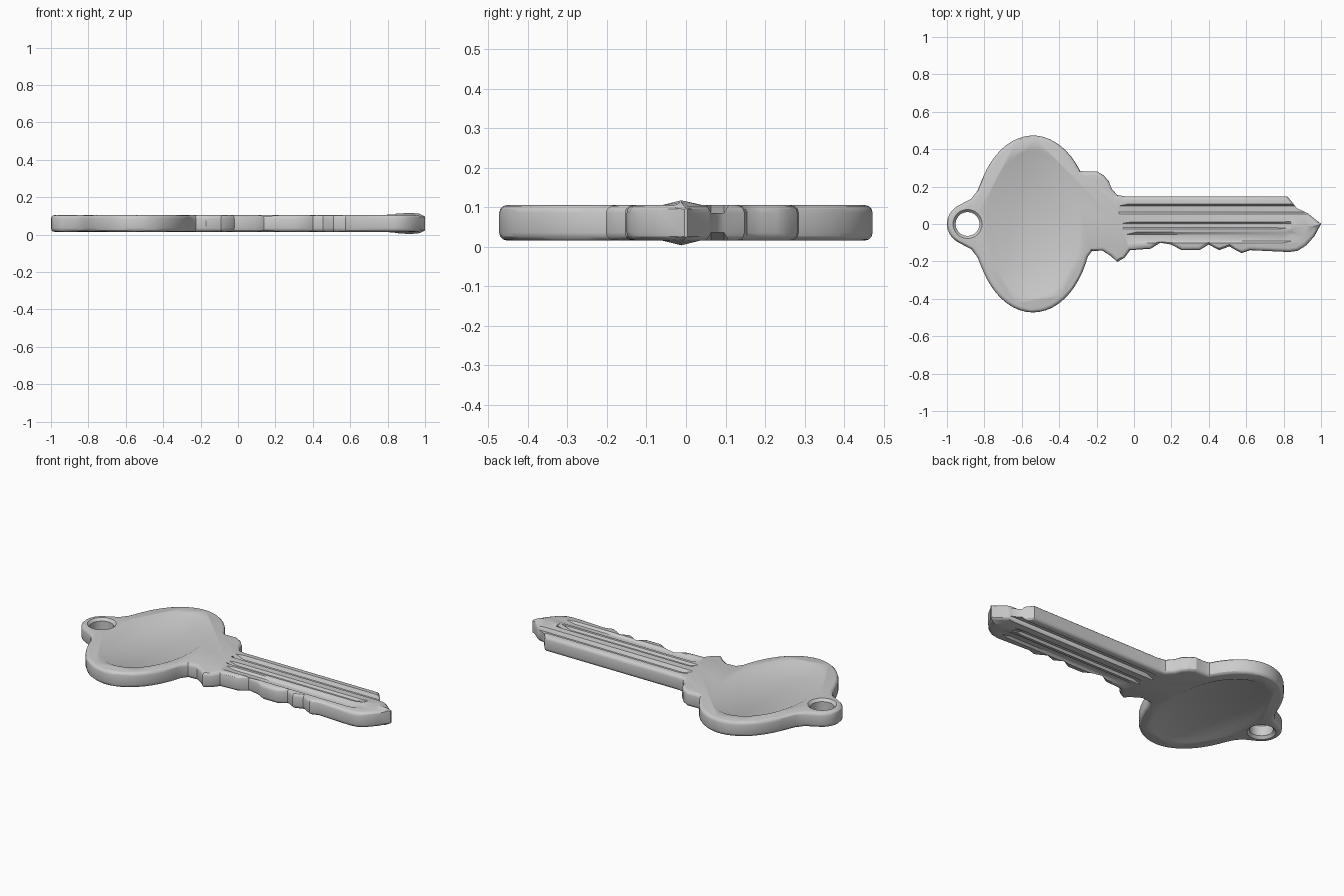
import bpy, bmesh
from math import cos, sin, radians, pi
from mathutils import Vector

if "Cube" in bpy.data.objects:
    bpy.data.objects.remove(bpy.data.objects["Cube"])

MID, HALF = 0.06, 0.045   # mid-height and half thickness of the key


def loft(name, rings):
    """Closed solid skinned through equal-length rings of 3D points."""
    bm = bmesh.new()
    loops = [[bm.verts.new(p) for p in r] for r in rings]
    n = len(loops[0])
    for a, b in zip(loops, loops[1:]):
        for i in range(n):
            j = (i + 1) % n
            bm.faces.new((a[i], a[j], b[j], b[i]))
    bm.faces.new(loops[0][::-1])
    bm.faces.new(loops[-1])
    bmesh.ops.recalc_face_normals(bm, faces=bm.faces[:])
    me = bpy.data.meshes.new(name)
    bm.to_mesh(me)
    bm.free()
    ob = bpy.data.objects.new(name, me)
    bpy.context.collection.objects.link(ob)
    return ob


def arc(cx, cy, rx, ry, a0, a1, n):
    ts = [radians(a0 + (a1 - a0) * i / n) for i in range(n + 1)]
    return [(cx + rx * cos(t), cy + ry * sin(t)) for t in ts]


def inset(pts, d):
    """Shrink a clockwise outline by d with mitred corners."""
    out = []
    for i, p in enumerate(pts):
        p = Vector(p)
        e1 = (p - Vector(pts[i - 1])).normalized()
        e2 = (Vector(pts[(i + 1) % len(pts)]) - p).normalized()
        n1, n2 = Vector((e1.y, -e1.x)), Vector((e2.y, -e2.x))
        m = (n1 + n2) / max(0.5, 1 + n1.dot(n2))
        out.append(p + m * d)
    return out


def boolean(target, tool, op='DIFFERENCE'):
    tool.hide_render = True
    mod = target.modifiers.new(tool.name, 'BOOLEAN')
    mod.operation, mod.object, mod.solver = op, tool, 'EXACT'
    bpy.context.view_layer.objects.active = target
    bpy.ops.object.modifier_apply(modifier=mod.name)
    bpy.data.objects.remove(tool)


# Outline, clockwise: ring tab, bow, top shoulder, blade, tip, bitting, lower shoulder
side = [(-0.87, 0.135), (-0.837, 0.178)]
outline = arc(-0.89, 0, 0.11, 0.11, 240, 120, 8) + side
outline += arc(-0.54, 0, 0.315, 0.473, 148, 37, 18)
outline += [(-0.265, 0.28), (-0.2, 0.282), (-0.165, 0.262), (-0.135, 0.23),
            (-0.12, 0.19), (-0.09, 0.155), (-0.05, 0.148), (0.4, 0.148),
            (0.82, 0.148), (0.87, 0.085), (0.93, 0.057), (1.0, 0.0),
            (0.965, -0.065), (0.92, -0.115), (0.875, -0.143), (0.83, -0.15),
            (0.62, -0.14), (0.575, -0.155), (0.545, -0.14), (0.51, -0.12),
            (0.455, -0.14), (0.40, -0.11), (0.35, -0.14), (0.255, -0.14),
            (0.2, -0.11), (0.14, -0.10), (0.09, -0.132), (-0.02, -0.14),
            (-0.05, -0.18), (-0.09, -0.203), (-0.125, -0.17), (-0.17, -0.142),
            (-0.225, -0.145), (-0.247, -0.175)]
outline += arc(-0.54, 0, 0.315, 0.473, -26, -148, 19)
outline += [(x, -y) for x, y in reversed(side)]

# Slab with rounded edges
R = 0.02
profile = [(R * (1 - cos(a)), HALF - R + R * sin(a)) for a in (0, pi / 6, pi / 3, pi / 2)]
profile = [(d, -h) for d, h in reversed(profile)] + profile
key = loft("key", [[(p[0], p[1], MID + h) for p in inset(outline, d)] for d, h in profile])

# Raised spine at the pointed end of the blade
spine = []
for x, w, s, h in [(0.70, 0.04, 0.03, 0.04), (0.82, 0.075, 0.04, 0.05),
                   (0.92, 0.06, 0.042, 0.057), (0.97, 0.025, 0.04, 0.052),
                   (1.0, 0.004, 0.034, 0.037)]:
    yc = -0.012 if x < 0.99 else 0.0
    spine.append([(x, yc + y, MID + z) for y, z in
                  [(-w, -s), (0, -h), (w, -s), (w, s), (0, h), (-w, s)]])
boolean(key, loft("tip_spine", spine), 'UNION')

# Hole with eased rims
hole = [(0.085, -0.06), (0.078, -0.045), (0.064, -0.03),
        (0.064, 0.03), (0.078, 0.045), (0.085, 0.06)]
boolean(key, loft("ring_hole", [[(x, y, MID + z) for x, y in
                                 arc(-0.89, 0, r, r, 0, 345, 23)] for r, z in hole]))

# Recessed panels and blade grooves on both faces
for sgn in (1, -1):
    panel = [(0.0, 0.037), (0.016, 0.045), (0.026, 0.05)]
    boolean(key, loft("bow_panel", [[(x, y, MID + sgn * z) for x, y in
            arc(-0.5375, 0, 0.232 + d, 0.378 + d, 0, 352.5, 47)] for d, z in panel]))
    for yc, w, depth, x0, x1 in [(0.08, 0.027, 0.02, -0.09, 1.0),
                                 (-0.008, 0.02, 0.014, -0.07, 0.84),
                                 (-0.073, 0.03, 0.012, -0.05, 0.86)]:
        rings = []
        for x, d in [(x0, -0.003), (x0 + 0.06, depth), (x1 - 0.07, depth), (x1, -0.003)]:
            rings.append([(x, yc + y, MID + sgn * z) for y, z in
                          [(-w * 1.3, 0.07), (-w * 1.1, HALF + 0.004), (-w * 0.6, HALF - d),
                           (w * 0.6, HALF - d), (w * 1.1, HALF + 0.004), (w * 1.3, 0.07)]])
        boolean(key, loft("blade_groove", rings))

bpy.ops.object.select_all(action='DESELECT')
key.select_set(True)
bpy.context.view_layer.objects.active = key
bpy.ops.object.shade_smooth_by_angle(angle=radians(30))
